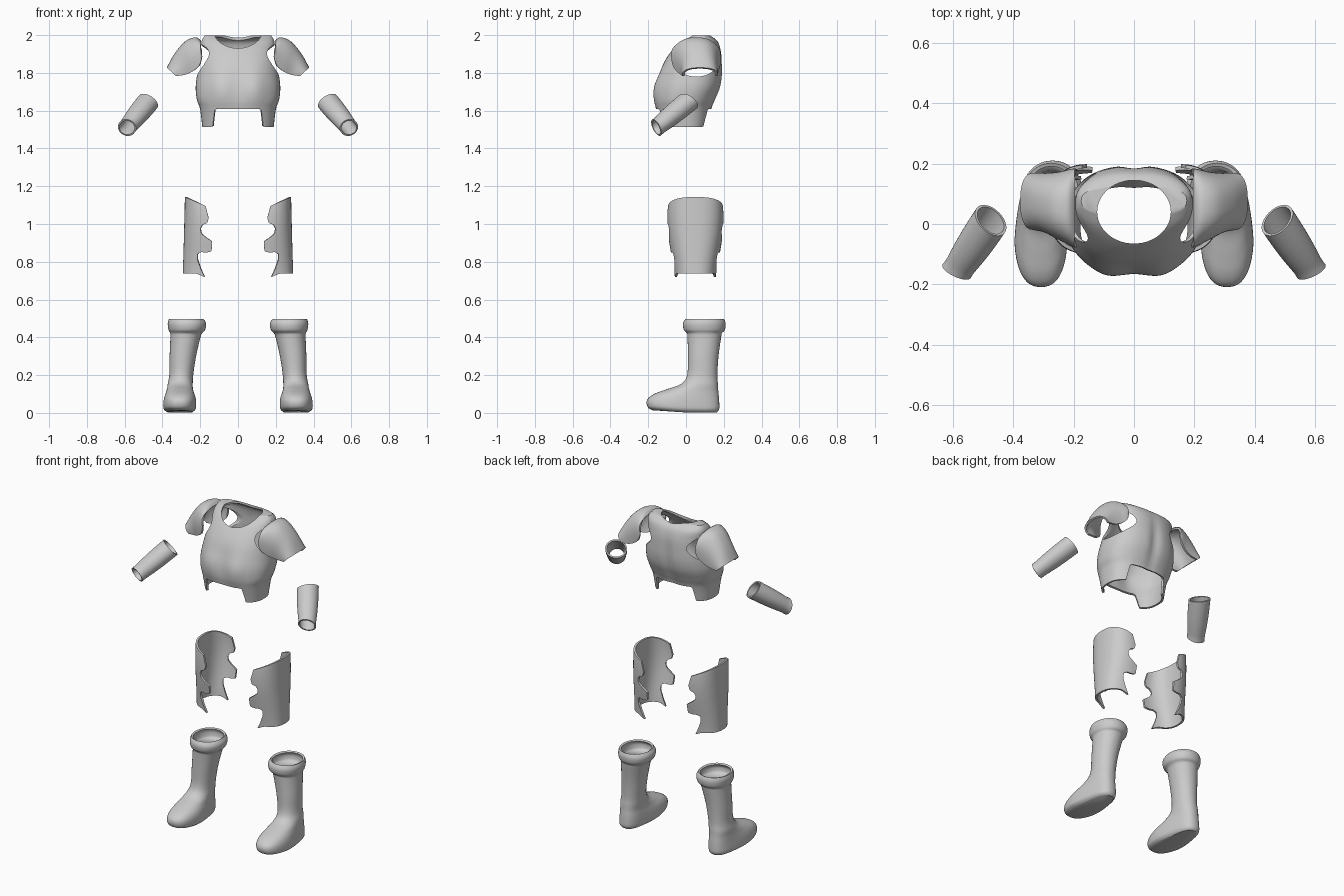
import bpy, bmesh, math
from mathutils import Vector

if "Cube" in bpy.data.objects:
    bpy.data.objects.remove(bpy.data.objects["Cube"])


def spline(rows, u):
    """Smooth interpolation through table rows, u in row indices."""
    i = min(int(u), len(rows) - 2)
    t = u - i
    a, b, c, d = (rows[min(max(k, 0), len(rows) - 1)] for k in (i - 1, i, i + 1, i + 2))
    return [0.5 * (2 * q + (r - p) * t + (2 * p - 5 * q + 4 * r - s) * t * t
                   + (3 * q - p - 3 * r + s) * t ** 3) for p, q, r, s in zip(a, b, c, d)]


def smooth(a, b, x):
    t = min(max((x - a) / (b - a), 0), 1)
    return t * t * (3 - 2 * t)


def power(v, n):
    return math.copysign(abs(v) ** (2 / n), v)


def loft(name, fn, nu, nv, closed, caps=(), thick=0.012, mirror=True):
    """Grid surface fn(u, v), optionally closed around u and capped at the ends."""
    bm = bmesh.new()
    cols = nu if closed else nu + 1
    g = [[bm.verts.new(fn(i / nu, j / nv)) for i in range(cols)] for j in range(nv + 1)]
    for j in range(nv):
        for i in range(nu):
            k = (i + 1) % cols
            bm.faces.new((g[j][i], g[j][k], g[j + 1][k], g[j + 1][i]))
    for c in caps:
        bm.faces.new(g[c])
    bmesh.ops.recalc_face_normals(bm, faces=bm.faces)
    me = bpy.data.meshes.new(name)
    bm.to_mesh(me)
    bm.free()
    ob = bpy.data.objects.new(name, me)
    bpy.context.collection.objects.link(ob)
    m = ob.modifiers.new("thickness", 'SOLIDIFY')
    m.thickness = thick
    m.offset = 0
    if mirror:
        ob.modifiers.new("mirror", 'MIRROR').use_mirror_merge = False
    return ob


def finish(ob):
    """Apply the modifiers and smooth the surface."""
    dg = bpy.context.evaluated_depsgraph_get()
    me = bpy.data.meshes.new_from_object(ob.evaluated_get(dg))
    ob.modifiers.clear()
    ob.data = me
    bpy.ops.object.select_all(action='DESELECT')
    ob.select_set(True)
    bpy.context.view_layer.objects.active = ob
    bpy.ops.object.shade_smooth_by_angle(angle=math.radians(40))


# Breastplate: z, half width, front y, back y, roundness
TORSO = [(1.515, .183, -.135, .112, 2.5), (1.61, .195, -.152, .13, 2.5),
         (1.66, .212, -.158, .15, 2.4), (1.72, .218, -.152, .175, 2.4),
         (1.78, .212, -.136, .186, 2.4), (1.85, .2, -.112, .186, 2.4),
         (1.915, .19, -.07, .18, 2.4), (1.965, .187, -.02, .162, 2.5),
         (1.993, .172, .03, .125, 2.6)]


def torso(u, v):
    a = u * 2 * math.pi
    side = abs(power(math.sin(a), 2.5))
    start = smooth(.78, .88, side)             # side flaps hang lower
    z, rx, y0, y1, n = spline(TORSO, start + (8 - start) * v)
    x = rx * power(math.cos(a), n)
    s = power(math.sin(a), n)
    y = (y0 + y1) / 2 + s * (y1 - y0) / 2
    if s < 0:                                  # chest bulges
        y -= .018 * math.exp(-((abs(x) - .09) / .06) ** 2 - ((z - 1.72) / .09) ** 2)
    else:                                      # spine groove
        y -= .014 * s * math.exp(-(x / .03) ** 2 - ((z - 1.76) / .14) ** 2)
    return Vector((x, y, z))


plate = loft("breastplate", torso, 96, 48, True, caps=(-1,), mirror=False)


def cutter(loc, scale, rot):
    bpy.ops.mesh.primitive_cylinder_add(vertices=64, radius=1, depth=1, location=loc, rotation=rot)
    c = bpy.context.object
    c.scale = scale
    c.hide_render = True
    m = plate.modifiers.new("opening", 'BOOLEAN')
    m.operation = 'DIFFERENCE'
    m.solver = 'EXACT'
    m.object = c
    return c


# Neck opening and arm openings
cuts = [cutter((0, .04, 1.95), (.122, .105, .5), (0, 0, 0)),
        cutter((0, .055, 1.865), (.085, .115, 1), (0, math.pi / 2, 0))]
finish(plate)
for c in cuts:
    bpy.data.objects.remove(c)

# Shoulder guards: crest x, crest z, base x, base z, centre y, half depth
SHOULDER = [(.2, 1.965, .192, 1.9, .052, .125), (.225, 1.982, .205, 1.865, .055, .122),
            (.275, 1.963, .24, 1.835, .06, .108), (.33, 1.9, .285, 1.808, .07, .093),
            (.372, 1.825, .335, 1.79, .075, .088)]


def shoulder(u, v):
    cx, cz, bx, bz, y, w = spline(SHOULDER, v * 4)
    a = (u - .5) * math.pi * 1.08
    k = power(math.cos(a), 2.4)
    return Vector((bx + (cx - bx) * k, y + w * power(math.sin(a), 2.4), bz + (cz - bz) * k))


finish(loft("shoulder_guards", shoulder, 36, 20, False))

# Forearm guards: tapered tubes along the lower arms
A, B = Vector((.475, .012, 1.648)), Vector((.588, -.157, 1.51))
axis = (B - A).normalized()
e1 = axis.cross(Vector((0, 0, 1))).normalized()
e2 = axis.cross(e1)


def forearm(u, v):
    a = u * 2 * math.pi
    r = .057 - .014 * v + .004 * math.sin(v * math.pi) + .004 * smooth(.9, 1, v)
    skew = .012 * math.cos(a + .8) * (1 - 2 * v)
    return A.lerp(B, v) + axis * skew + r * (math.cos(a) * e1 + .9 * math.sin(a) * e2)


finish(loft("forearm_guards", forearm, 40, 16, True, thick=.009))

# Thigh guards: open on the inner side, with tabs (height fraction, inner edge x)
EDGE = [(0, .175), (.1, .197), (.2, .213), (.28, .213), (.33, .195), (.36, .16), (.38, .14),
        (.53, .137), (.56, .165), (.59, .193), (.65, .198), (.72, .187), (.77, .163), (.85, .155),
        (1, .172)]


def thigh(u, v):
    k = next(i for i in range(len(EDGE) - 1) if v <= EDGE[i + 1][0] + 1e-6)
    (v0, x0), (v1, x1) = EDGE[k], EDGE[k + 1]
    edge = x0 + (x1 - x0) * (v - v0) / (v1 - v0)
    xc, rx = .15, .13 + .012 * (.5 - v) * (1 if v < .5 else .8)
    n = 2.5
    c = (edge - xc) / rx
    lim = math.acos(math.copysign(min(abs(c), 1) ** (n / 2), c))
    a = lim * (2 * u - 1)
    x = xc + rx * power(math.cos(a), n)
    ry = .104 + .036 * smooth(0, 1, v) + .01 * math.sin(v * math.pi)
    y = .05 + ry * power(math.sin(a), n)
    inner = (xc + rx - x) / .12
    top = 1.143 - .055 * inner
    low = .738 - .02 * smooth(.5, 1, inner)
    return Vector((x, y, low + (top - low) * v))


finish(loft("thigh_guards", thigh, 40, 72, False))

# Boots: z, x min, x max, y min, y max
BOOT = [(.008, .24, .375, -.175, .16), (.022, .228, .39, -.198, .17), (.055, .226, .39, -.2, .17),
        (.085, .23, .385, -.165, .168), (.115, .238, .377, -.1, .165), (.15, .243, .369, -.02, .163),
        (.2, .243, .358, .012, .16), (.3, .228, .356, .016, .166), (.4, .205, .352, .014, .18),
        (.425, .195, .354, .01, .185), (.442, .18, .362, -.006, .2), (.472, .175, .366, -.01, .204),
        (.494, .188, .36, .002, .196)]


def boot(u, v):
    z, x0, x1, y0, y1 = spline(BOOT, v * 12)
    a = u * 2 * math.pi
    low = 1 - smooth(.06, .2, z)
    n = 2.1 + .4 * low
    s = power(math.sin(a), n)
    y = (y0 + y1) / 2 + s * (y1 - y0) / 2
    w = (x1 - x0) / 2 * (1 - low * .16 * smooth(-.08, .1, y))
    x = (x0 + x1) / 2 + w * power(math.cos(a), n)
    z += .012 * low * smooth(.02, -.2, y) if y < 0 else 0
    return Vector((x, y, z))


finish(loft("boots", boot, 56, 60, True, caps=(0,)))
